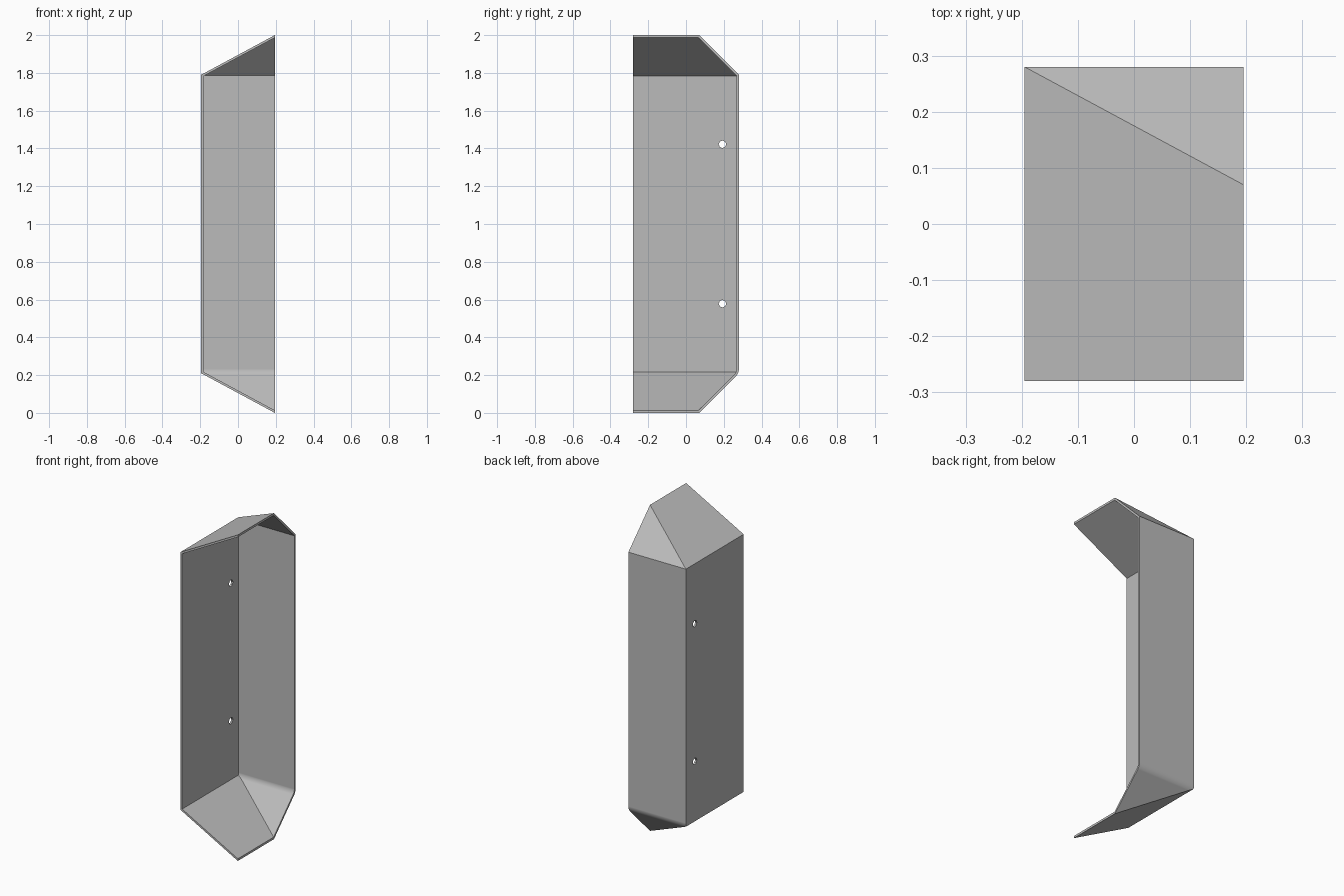
import bpy, bmesh, math
from mathutils import Vector

if "Cube" in bpy.data.objects:
    bpy.data.objects.remove(bpy.data.objects["Cube"], do_unlink=True)

W, D = 0.195, 0.28        # half width, half depth
EAVE, RISE = 0.79, 0.21   # straight half height, slope height
SHEET = 0.012             # sheet thickness
BEND = 0.06               # outer bend radius at the lower back edge
HOLE_R = 0.02

grey = bpy.data.materials.new("grey_metal")
grey.use_nodes = True
colour = (0.5, 0.5, 0.5, 1)
grey.diffuse_color = colour
grey.node_tree.nodes["Principled BSDF"].inputs["Base Color"].default_value = colour


def add_object(name, bm):
    bmesh.ops.recalc_face_normals(bm, faces=bm.faces)
    mesh = bpy.data.meshes.new(name)
    bm.to_mesh(mesh)
    bm.free()
    mesh.materials.append(grey)
    obj = bpy.data.objects.new(name, mesh)
    bpy.context.collection.objects.link(obj)
    return obj


def faceted_block(name, inset, overshoot):
    """Box trimmed by the sloped end planes, each moved inwards by inset."""
    bm = bmesh.new()
    bmesh.ops.create_cube(bm, size=1)
    low = Vector((-W + inset, -D - overshoot, -0.5))
    high = Vector((W + overshoot, D - inset, 2.5))
    for v in bm.verts:
        v.co = [low[i] if v.co[i] < 0 else high[i] for i in range(3)]

    def trim(point, normal):
        normal = Vector(normal).normalized()
        bmesh.ops.bisect_plane(
            bm, geom=bm.verts[:] + bm.edges[:] + bm.faces[:], dist=1e-5,
            plane_co=Vector(point) - normal * inset, plane_no=normal, clear_outer=True)
        bmesh.ops.holes_fill(bm, edges=[e for e in bm.edges if e.is_boundary], sides=0)

    # Sloped end plates and their back facets, top and bottom
    for s in (1, -1):
        corner = (-W, D, 1 + s * EAVE)
        trim(corner, (-RISE, 0, s * 2 * W))
        trim(corner, (0, 1, s))
    # Rounded bend between the back and the lower back facet
    centre = Vector((0, D - BEND, 1 - EAVE + BEND * math.tan(math.pi / 8)))
    steps = 7
    for i in range(1, steps):
        a = math.pi / 4 * i / steps
        n = Vector((0, math.cos(a), -math.sin(a)))
        trim(centre + n * BEND, n)
    return add_object(name, bm)


def cut(target, cutter):
    cutter.hide_render = True
    mod = target.modifiers.new("cut", "BOOLEAN")
    mod.operation = "DIFFERENCE"
    mod.solver = "EXACT"
    mod.object = cutter
    bpy.context.view_layer.objects.active = target
    bpy.ops.object.modifier_apply(modifier=mod.name)
    bpy.data.objects.remove(cutter, do_unlink=True)


# Folded sheet shell, open at the front and on the left
shell = faceted_block("folded_cover", 0, 0)
cut(shell, faceted_block("cavity_cutter", SHEET, 0.3))

# Two fixing holes through the side plate
for s in (1, -1):
    bpy.ops.mesh.primitive_cylinder_add(
        vertices=8, radius=HOLE_R, depth=0.1,
        location=(-W, 0.193, 1 + s * 0.422), rotation=(0, math.pi / 2, 0))
    cut(shell, bpy.context.object)

# Soft bend, crisp folds
bpy.ops.object.select_all(action="DESELECT")
shell.select_set(True)
bpy.context.view_layer.objects.active = shell
bpy.ops.object.shade_smooth_by_angle(angle=math.radians(30))
weighted = shell.modifiers.new("weighted_normals", "WEIGHTED_NORMAL")
weighted.keep_sharp = True
